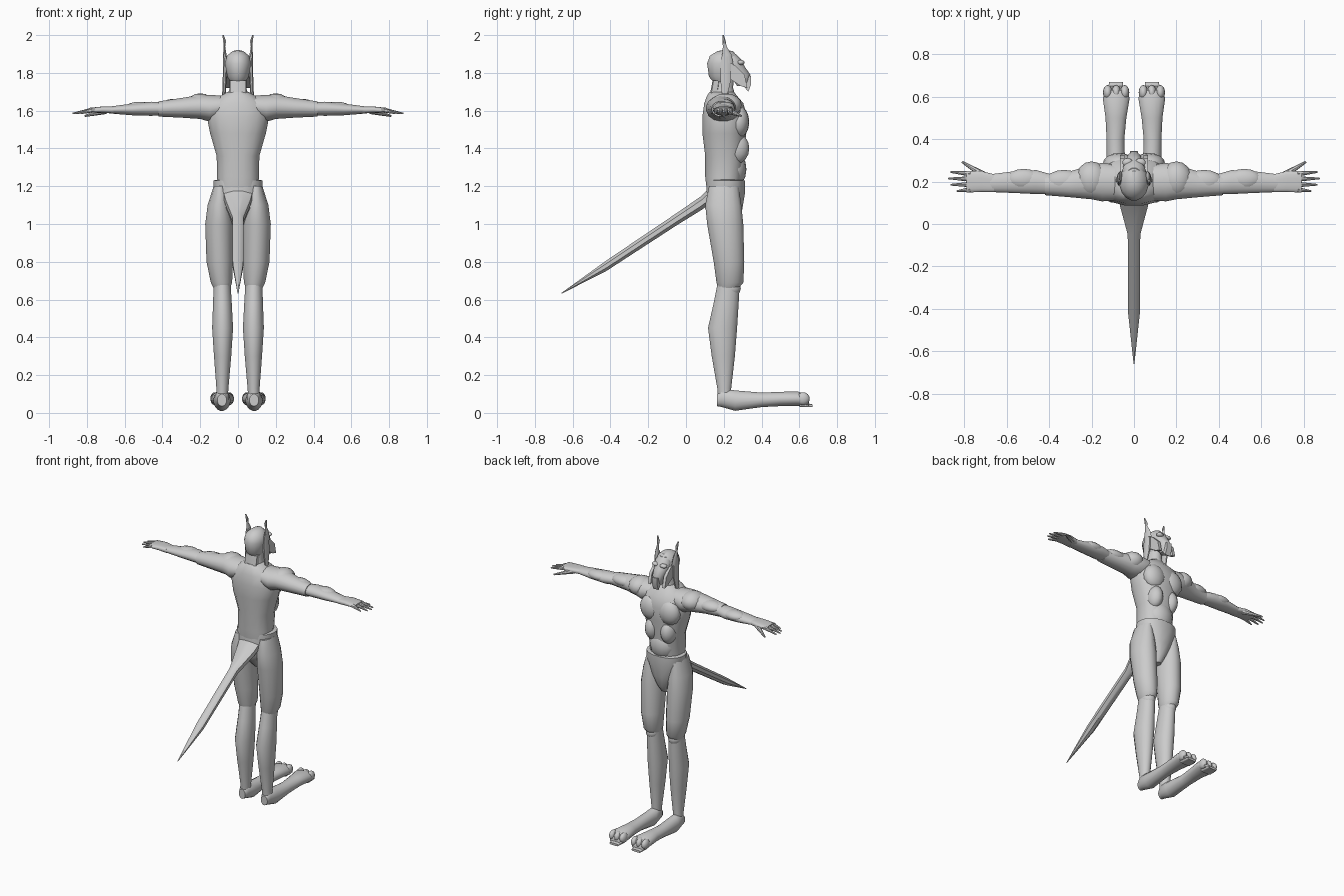
import bpy
import bmesh
from math import cos, sin, pi, radians, copysign
from mathutils import Vector

default_cube = bpy.data.objects.get("Cube")
if default_cube:
    bpy.data.objects.remove(default_cube, do_unlink=True)

grey = bpy.data.materials.new("light grey")
grey.use_nodes = True
colour = (.6, .6, .6, 1)
grey.diffuse_color = colour
grey.node_tree.nodes["Principled BSDF"].inputs["Base Color"].default_value = colour


def finish(name, bm, mirrored=False, angle=40):
    """Turn a bmesh into a smooth grey object, optionally mirrored across x."""
    bmesh.ops.recalc_face_normals(bm, faces=bm.faces)
    mesh = bpy.data.meshes.new(name)
    bm.to_mesh(mesh)
    bm.free()
    mesh.materials.append(grey)
    for polygon in mesh.polygons:
        polygon.use_smooth = True
    mesh.set_sharp_from_angle(angle=radians(angle))
    part = bpy.data.objects.new(name, mesh)
    bpy.context.collection.objects.link(part)
    if mirrored:
        part.modifiers.new("Mirror", "MIRROR").use_mirror_merge = False
    return part


def loft(name, axis, stations, mirrored=False, sides=16, power=1.0, angle=40):
    """Skin rounded sections; each is position, low/high of the first and second other axis."""
    others = [i for i in range(3) if i != axis]
    bm = bmesh.new()
    rings = []
    for position, low_a, high_a, low_b, high_b in stations:
        ring = []
        for step in range(sides):
            turn = 2 * pi * (step + .5) / sides
            ca, sa = cos(turn), sin(turn)
            point = Vector()
            point[axis] = position
            point[others[0]] = (low_a + high_a) / 2 + (high_a - low_a) / 2 * copysign(abs(ca) ** power, ca)
            point[others[1]] = (low_b + high_b) / 2 + (high_b - low_b) / 2 * copysign(abs(sa) ** power, sa)
            ring.append(bm.verts.new(point))
        rings.append(ring)
    for first, second in zip(rings, rings[1:]):
        for i in range(sides):
            j = (i + 1) % sides
            bm.faces.new((first[i], first[j], second[j], second[i]))
    bm.faces.new(rings[0])
    bm.faces.new(rings[-1])
    return finish(name, bm, mirrored, angle)


def centred(rows):
    """Sections symmetric about x: position, half width, low, high."""
    return [(p, -half, half, low, high) for p, half, low, high in rows]


def bulge(name, centre, radii, mirrored=True):
    """Muscle or joint: a stretched sphere."""
    bm = bmesh.new()
    bmesh.ops.create_uvsphere(bm, u_segments=16, v_segments=8, radius=1)
    for vert in bm.verts:
        vert.co = Vector(c + r * v for c, r, v in zip(centre, radii, vert.co))
    return finish(name, bm, mirrored)


def prism(name, outline, inner, outer, mirrored=True):
    """Flat piece drawn in the y-z plane and given thickness along x."""
    bm = bmesh.new()
    sheets = [[bm.verts.new((x, y, z)) for y, z in outline] for x in (inner, outer)]
    bm.faces.new(sheets[0])
    bm.faces.new(sheets[1])
    for i in range(len(outline)):
        j = (i + 1) % len(outline)
        bm.faces.new((sheets[0][i], sheets[0][j], sheets[1][j], sheets[1][i]))
    return finish(name, bm, mirrored)


X, Y, Z = range(3)

# Torso with chest and belly muscles
loft("torso", Z, centred([
    (1.17, .11, .11, .28), (1.25, .112, .1, .3), (1.36, .115, .1, .31),
    (1.48, .15, .085, .32), (1.57, .168, .085, .325), (1.64, .15, .095, .305),
    (1.68, .09, .11, .27), (1.7, .055, .125, .255)]), power=.85)
bulge("chest_muscle", (.07, .28, 1.54), (.078, .055, .085))
bulge("rib_muscle", (.06, .27, 1.4), (.05, .065, .08))
bulge("belly", (0, .25, 1.29), (.09, .07, .1), mirrored=False)

# Pelvis, with its raised waist edge and low front
loft("pelvis", Z, centred([
    (.96, .025, .2, .25), (1.01, .05, .15, .285), (1.08, .1, .1, .3),
    (1.17, .13, .105, .315), (1.23, .133, .11, .315), (1.235, .11, .12, .29)]), power=.9)

# Tail: broad root tapering to a spike
loft("tail", Y, centred([
    (.14, .085, 1.11, 1.21), (.08, .07, 1.07, 1.15), (-.05, .032, .99, 1.06),
    (-.42, .03, .75, .81), (-.66, .002, .63, .635)]), sides=8)

# Legs
loft("thigh", Z, [
    (.66, .04, .13, .17, .28), (.69, .03, .145, .16, .305), (.8, .025, .168, .145, .31),
    (1, .025, .175, .11, .305), (1.1, .035, .162, .1, .295), (1.2, .06, .13, .12, .28)],
    mirrored=True)
loft("lower_leg", Z, [
    (.06, .055, .115, .17, .24), (.13, .05, .115, .165, .24), (.3, .035, .128, .135, .26),
    (.45, .025, .138, .115, .272), (.58, .032, .133, .145, .28), (.68, .038, .13, .165, .285)],
    mirrored=True)
bulge("knee", (.085, .235, .66), (.045, .055, .05))

# Long feet with toes
loft("foot", Y, [
    (.165, .06, .11, .035, .1), (.19, .048, .12, .03, .13), (.26, .04, .13, .01, .12),
    (.4, .045, .13, .03, .108), (.5, .035, .135, .035, .112), (.59, .02, .148, .035, .115),
    (.63, .025, .14, .035, .1), (.65, .04, .13, .035, .06)], mirrored=True)
loft("toe_tip", Y, [(.6, .045, .125, .03, .06), (.67, .052, .118, .03, .045)],
     mirrored=True, power=.5)
for offset in (-.04, 0, .04):
    bulge("toe", (.084 + offset, .62, .075), (.022, .035, .034))

# Arms held straight out
loft("upper_arm", X, [
    (.08, .11, .28, 1.57, 1.68), (.15, .105, .29, 1.54, 1.685), (.2, .115, .28, 1.555, 1.685),
    (.3, .125, .25, 1.562, 1.668), (.42, .135, .235, 1.568, 1.65)], mirrored=True)
loft("forearm", X, [
    (.39, .14, .235, 1.575, 1.645), (.46, .14, .255, 1.572, 1.648), (.56, .145, .25, 1.575, 1.638),
    (.68, .15, .235, 1.585, 1.622)], mirrored=True)
bulge("shoulder_muscle", (.2, .21, 1.63), (.075, .085, .062))
bulge("upper_arm_muscle", (.33, .2, 1.625), (.09, .055, .038))
bulge("forearm_muscle", (.52, .21, 1.615), (.08, .05, .032))

# Hands: palm, four tapering fingers and a thumb
loft("palm", X, [
    (.66, .15, .235, 1.585, 1.622), (.72, .15, .25, 1.588, 1.622), (.79, .148, .25, 1.59, 1.615)],
    mirrored=True, power=.7)


def finger(name, start, end, thick):
    """Digit with a raised knuckle and a lowered tip."""
    bm = bmesh.new()
    start, end = Vector(start), Vector(end)
    bmesh.ops.create_cone(bm, cap_ends=True, segments=8, radius1=thick, radius2=thick * .3,
                          depth=(end - start).length)
    turn = (end - start).to_track_quat("Z", "Y").to_matrix()
    for vert in bm.verts:
        vert.co = turn @ vert.co + (start + end) / 2
    finish(name, bm, mirrored=True)


for y, tip_x, tip_y in ((.237, .865, .245), (.212, .875, .215), (.186, .865, .185), (.162, .835, .155)):
    finger("finger", (.77, y, 1.604), (tip_x, tip_y, 1.585), .013)
finger("thumb", (.7, .225, 1.6), (.81, .293, 1.572), .018)

# Neck and its square collar at the back
loft("neck", Z, centred([(1.66, .065, .12, .27), (1.72, .045, .14, .25), (1.82, .045, .15, .26)]))
loft("collar", Z, centred([(1.68, .045, .125, .17), (1.76, .045, .14, .18)]), sides=8, power=.4)

# Skull, and the face with its hooked muzzle
loft("skull", Z, centred([
    (1.75, .04, .145, .24), (1.78, .058, .12, .27), (1.85, .07, .11, .285),
    (1.89, .06, .125, .27), (1.915, .03, .165, .25), (1.92, .01, .19, .22)]))
loft("face", Z, centred([
    (1.73, .025, .27, .325), (1.76, .035, .25, .335), (1.79, .04, .23, .343),
    (1.83, .052, .2, .315), (1.87, .055, .2, .295), (1.9, .035, .2, .265)]), sides=12)
prism("muzzle_hook", ((.28, .78 + 1), (.345, 1.785), (.345, 1.74), (.33, 1.7), (.305, 1.73)), -.02, .02, False)
bulge("brow", (.03, .29, 1.855), (.025, .02, .014))

# Cheek plates hanging beside the jaw
prism("cheek", ((.2, 1.86), (.26, 1.84), (.31, 1.79), (.325, 1.72), (.29, 1.73), (.23, 1.77),
                (.195, 1.78)), .045, .065)
loft("side_mane", Z, [
    (1.68, .065, .085, .19, .22), (1.76, .06, .082, .18, .24), (1.85, .055, .08, .18, .24),
    (1.9, .06, .079, .19, .235)], mirrored=True, sides=8)

# Thin ears that flare at the tip
loft("ear", Z, [
    (1.85, .05, .08, .19, .25), (1.9, .06, .08, .193, .24), (1.94, .067, .077, .195, .215),
    (1.97, .062, .08, .193, .21), (2, .075, .083, .194, .2)], mirrored=True, sides=6)
